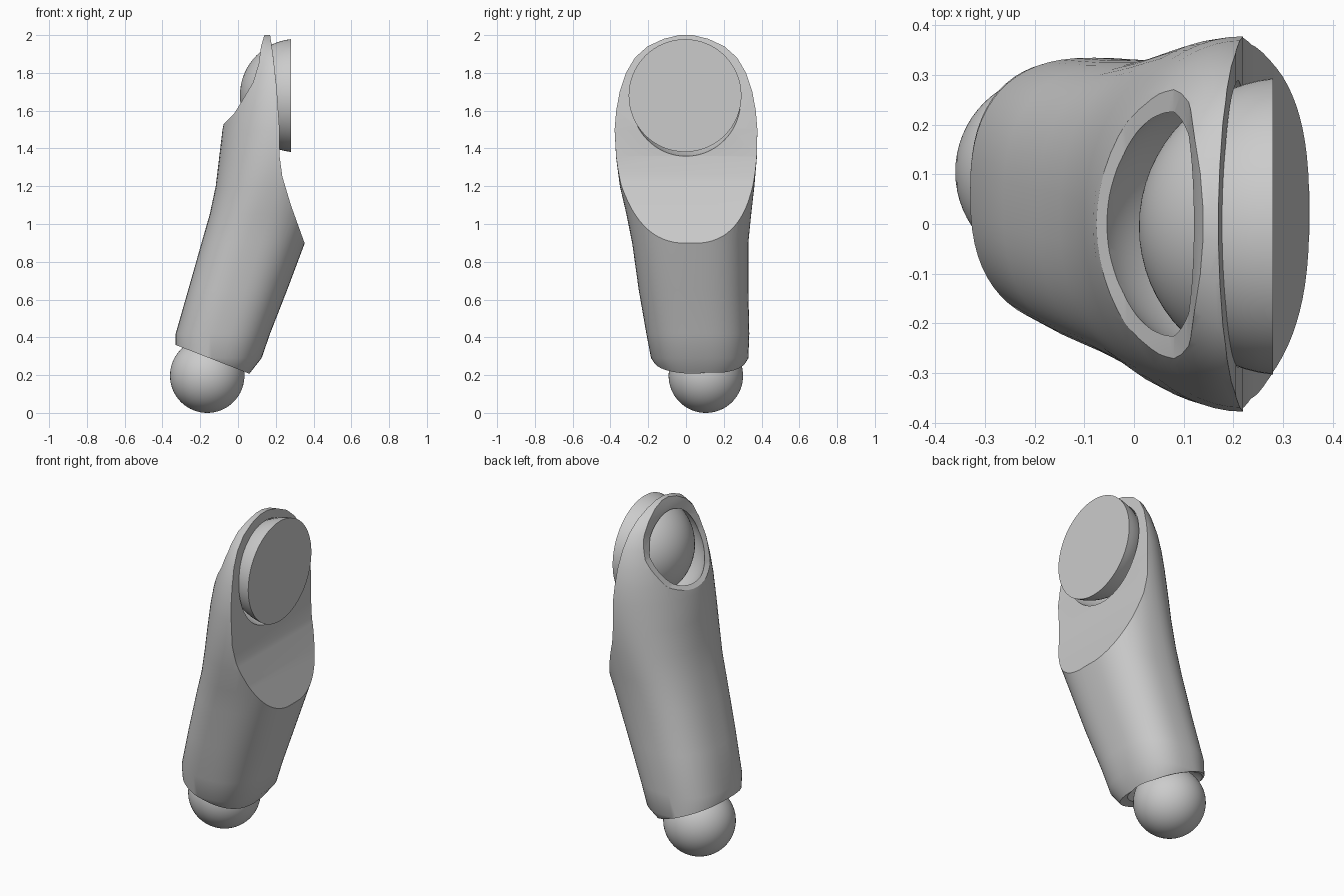
import bpy
import bmesh
import math
from mathutils import Vector, Matrix

default_cube = bpy.data.objects.get("Cube")
if default_cube:
    bpy.data.objects.remove(default_cube, do_unlink=True)

# Single plain grey finish
grey = bpy.data.materials.new("plain_grey")
grey.use_nodes = True
grey.diffuse_color = (0.6, 0.6, 0.6, 1)
grey.node_tree.nodes["Principled BSDF"].inputs["Base Color"].default_value = grey.diffuse_color


def make_object(name, bm):
    """Turn a bmesh into a linked object with the grey material."""
    bmesh.ops.recalc_face_normals(bm, faces=bm.faces)
    mesh = bpy.data.meshes.new(name)
    bm.to_mesh(mesh)
    bm.free()
    mesh.materials.append(grey)
    obj = bpy.data.objects.new(name, mesh)
    bpy.context.collection.objects.link(obj)
    return obj


def activate(obj):
    bpy.ops.object.select_all(action='DESELECT')
    obj.select_set(True)
    bpy.context.view_layer.objects.active = obj


def smooth(obj, degrees=35):
    activate(obj)
    bpy.ops.object.shade_smooth_by_angle(angle=math.radians(degrees))


def ellipsoid(name, centre, radii, flat_at=None):
    """Ellipsoid with its poles along x, optionally cut flat at one x."""
    bm = bmesh.new()
    turn = Matrix.Rotation(math.pi / 2, 4, 'Y')
    place = Matrix.Translation(centre) @ Matrix.Diagonal((*radii, 1)) @ turn
    bmesh.ops.create_uvsphere(bm, u_segments=64, v_segments=32, radius=1, matrix=place)
    if flat_at is not None:
        everything = bm.verts[:] + bm.edges[:] + bm.faces[:]
        bmesh.ops.bisect_plane(bm, geom=everything, plane_co=(flat_at, 0, 0),
                               plane_no=(1, 0, 0), clear_outer=True)
        rim = [edge for edge in bm.edges if edge.is_boundary]
        bmesh.ops.contextual_create(bm, geom=rim)
    return make_object(name, bm)


def prism(name, profile):
    """Extrude an x-z profile right through the model along y."""
    bm = bmesh.new()
    verts = [bm.verts.new((x, -1, z)) for x, z in profile]
    face = bm.faces.new(verts)
    result = bmesh.ops.extrude_face_region(bm, geom=[face])
    moved = [item for item in result["geom"] if isinstance(item, bmesh.types.BMVert)]
    bmesh.ops.translate(bm, verts=moved, vec=Vector((0, 2, 0)))
    return make_object(name, bm)


def section(z, left, right, low, high, count=64):
    """Horizontal superellipse, boxier toward the bottom of the limb."""
    power = 2.5 - 0.5 * min(1, max(0, (z - 0.9) / 0.6))
    points = []
    for i in range(count):
        angle = math.tau * i / count
        c, s = math.cos(angle), math.sin(angle)
        x = math.copysign(abs(c) ** (2 / power), c) * (right - left) / 2
        y = math.copysign(abs(s) ** (2 / power), s) * (high - low) / 2
        points.append((x + (left + right) / 2, y + (low + high) / 2, z))
    return points


def loft(name, rows):
    bm = bmesh.new()
    rings = [[bm.verts.new(p) for p in section(*row)] for row in rows]
    for lower, upper in zip(rings, rings[1:]):
        for i in range(len(lower)):
            j = (i + 1) % len(lower)
            bm.faces.new((lower[i], lower[j], upper[j], upper[i]))
    bm.faces.new(rings[0][::-1])
    bm.faces.new(rings[-1])
    return make_object(name, bm)


def carve(target, cutter):
    """Subtract a helper from the target, then discard the helper."""
    cutter.hide_render = True
    modifier = target.modifiers.new("carve", 'BOOLEAN')
    modifier.operation = 'DIFFERENCE'
    modifier.solver = 'EXACT'
    modifier.object = cutter
    activate(target)
    bpy.ops.object.modifier_apply(modifier=modifier.name)
    bpy.data.objects.remove(cutter, do_unlink=True)


# Limb shell: height, left, right, low y, high y
lower_rows = [
    (0.15, -0.31, 0.02, -0.1, 0.25),
    (0.22, -0.32, 0.07, -0.14, 0.29),
    (0.29, -0.33, 0.125, -0.185, 0.33),
    (0.42, -0.33, 0.17, -0.21, 0.335),
    (0.65, -0.264, 0.26, -0.25, 0.33),
    (0.9, -0.193, 0.354, -0.285, 0.33),
    (1.05, -0.15, 0.41, -0.315, 0.345),
    (1.2, -0.118, 0.46, -0.35, 0.362),
    (1.35, -0.1, 0.51, -0.37, 0.375),
]
# Rounded top: height, left, half width
upper_rows = [
    (1.5, -0.082, 0.378), (1.6, -0.06, 0.37), (1.7, -0.035, 0.352),
    (1.8, 0, 0.32), (1.88, 0.025, 0.275), (1.94, 0.045, 0.21),
    (1.98, 0.07, 0.125), (2, 0.1, 0.04),
]
rows = lower_rows + [(z, left, 0.44 - left, -half, half) for z, left, half in upper_rows]
limb = loft("limb_shell", rows)

# Mounting face, scooped back and slanted bottom edge
carve(limb, prism("face_cutter", [
    (0.352, 0.9), (0.8, 0.9), (0.8, 2.2), (0.155, 2.2), (0.17, 2), (0.185, 1.9),
    (0.205, 1.72), (0.22, 1.5), (0.22, 1.36), (0.235, 1.25), (0.28, 1.1)]))
carve(limb, prism("scoop_cutter", [
    (-0.4, 1.52), (-0.085, 1.52), (-0.02, 1.585), (0.02, 1.65), (0.08, 1.75),
    (0.11, 1.85), (0.122, 1.94), (0.145, 2.02), (0.145, 2.2), (-0.4, 2.2)]))
carve(limb, prism("bottom_cutter", [
    (-0.6, 0.465), (-0.6, -0.2), (0.4, -0.2), (0.4, 0.075)]))

# Sockets around both joint balls
carve(limb, ellipsoid("upper_socket", (0.31, 0, 1.66), (0.39, 0.3, 0.31)))
carve(limb, ellipsoid("lower_socket", (-0.165, 0.105, 0.197), (0.23, 0.23, 0.23)))
smooth(limb, 30)

# Joint balls
smooth(ellipsoid("upper_joint_ball", (0.31, -0.005, 1.68), (0.3, 0.3, 0.3), flat_at=0.28))
smooth(ellipsoid("lower_joint_ball", (-0.163, 0.105, 0.197), (0.197, 0.197, 0.197)))
